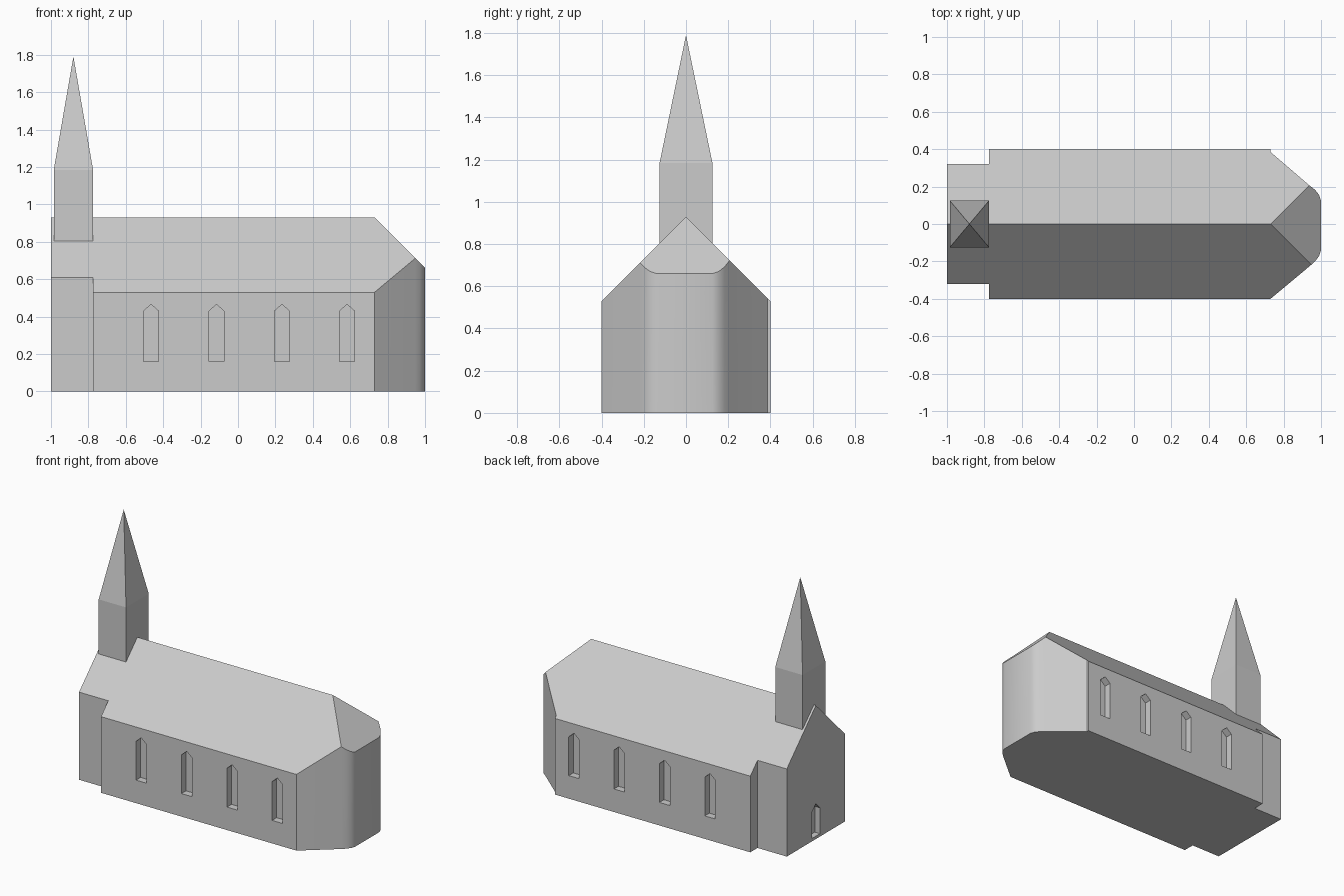
import bpy, bmesh

if "Cube" in bpy.data.objects:
    bpy.data.objects.remove(bpy.data.objects["Cube"])

stone = bpy.data.materials.new("grey_stone")
stone.diffuse_color = (0.6, 0.6, 0.6, 1)
stone.use_nodes = True
stone.node_tree.nodes["Principled BSDF"].inputs["Base Color"].default_value = stone.diffuse_color


def make_object(name, verts, faces):
    mesh = bpy.data.meshes.new(name)
    mesh.from_pydata(verts, [], faces)
    bm = bmesh.new()
    bm.from_mesh(mesh)
    bmesh.ops.recalc_face_normals(bm, faces=bm.faces)
    bm.to_mesh(mesh)
    bm.free()
    mesh.materials.append(stone)
    obj = bpy.data.objects.new(name, mesh)
    bpy.context.collection.objects.link(obj)
    return obj


# Church body: footprint walls rise to a 45 degree roof with an east hip
RIDGE, HIP_X = 0.93, 0.73
plan = [(-1, -0.32), (-0.775, -0.32), (-0.775, -0.4), (0.73, -0.4),
        (0.948, -0.218), (0.972, -0.195), (0.99, -0.17), (1, -0.14),
        (1, 0.125), (0.99, 0.155), (0.968, 0.183),
        (0.937, 0.207), (0.73, 0.385), (0.73, 0.4),
        (-0.775, 0.4), (-0.775, 0.32), (-1, 0.32)]
n = len(plan)


def roof_z(x, y):
    return RIDGE - max(abs(y), x - HIP_X)


verts = [(x, y, 0) for x, y in plan] + [(x, y, roof_z(x, y)) for x, y in plan]
verts += [(-1, 0, RIDGE), (HIP_X, 0, RIDGE)]
west, east = 2 * n, 2 * n + 1
faces = [(i, i + 1, n + i + 1, n + i) for i in range(n - 1)]
faces += [tuple(range(n)),                                  # floor
          (n - 1, 0, n, west, 2 * n - 1),                   # west gable
          tuple(n + i for i in range(5)) + (east, west),    # south slope
          tuple(n + i for i in range(4, 12)) + (east,),     # east hip
          tuple(n + i for i in range(11, n)) + (west, east)]  # north slope
body = make_object("church_body", verts, faces)


# Pointed prism used for cutting window and door recesses
def pointed_outline(half, bottom, shoulder, peak):
    return [(-half, bottom), (half, bottom), (half, shoulder),
            (0, peak), (-half, shoulder)]


def cut(name, outline, place, near, far):
    v = [place(u, d, z) for d in (near, far) for u, z in outline]
    k = len(outline)
    f = [tuple(range(k)), tuple(range(k, 2 * k))]
    f += [(i, (i + 1) % k, k + (i + 1) % k, k + i) for i in range(k)]
    cutter = make_object(name, v, f)
    cutter.hide_render = True
    mod = body.modifiers.new(name, 'BOOLEAN')
    mod.operation, mod.solver, mod.object = 'DIFFERENCE', 'EXACT', cutter
    bpy.context.view_layer.objects.active = body
    bpy.ops.object.modifier_apply(modifier=name)
    bpy.data.objects.remove(cutter)


# Four lancet windows on each long wall
window = pointed_outline(0.04, 0.16, 0.43, 0.465)
for side in (-1, 1):
    for cx in (-0.465, -0.115, 0.235, 0.583):
        cut("window_cutter", window,
            lambda u, d, z: (cx + u, side * d, z), 0.35, 0.5)

# West door
cut("door_cutter", pointed_outline(0.045, 0.02, 0.2, 0.245),
    lambda u, d, z: (-d, u, z), 0.96, 1.1)

# Tower shaft, seated on the roof slopes, with a pyramid spire
X0, X1, W, TOP = -0.985, -0.775, 0.125, 1.185
square = [(X0, -W), (X1, -W), (X1, W), (X0, W)]
tower_verts = [(x, y, RIDGE - W - 0.005) for x, y in square]
tower_verts += [(x, y, TOP) for x, y in square] + [((X0 + X1) / 2, 0, 1.79)]
tower_faces = [(0, 1, 2, 3)]
for i in range(4):
    j = (i + 1) % 4
    tower_faces += [(i, j, 4 + j, 4 + i), (4 + i, 4 + j, 8)]
tower = make_object("tower_and_spire", tower_verts, tower_faces)

# Smooth the rounded apse wall while keeping hard edges crisp
bpy.ops.object.select_all(action='DESELECT')
body.select_set(True)
bpy.context.view_layer.objects.active = body
bpy.ops.object.shade_smooth_by_angle(angle=0.52)
